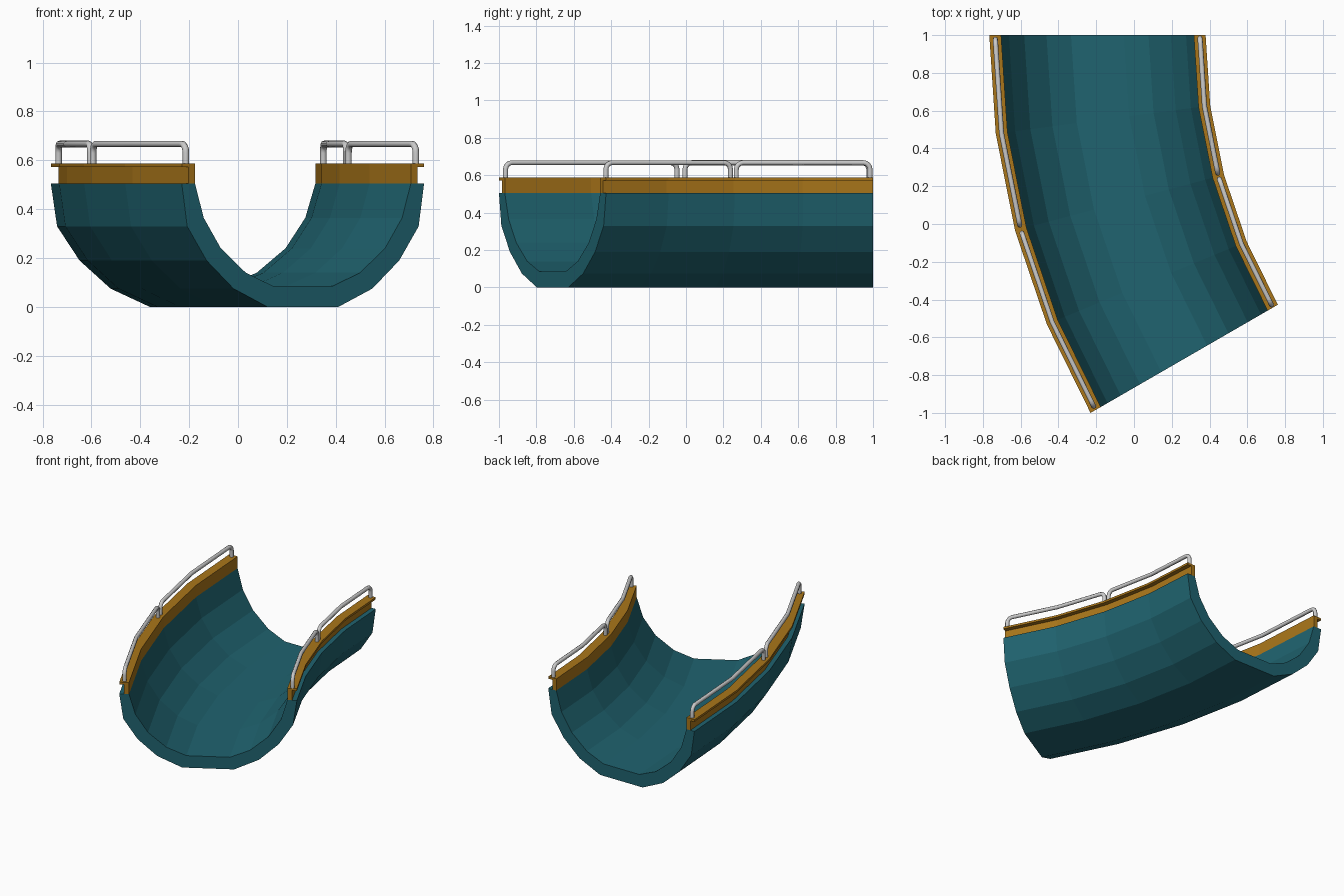
import bpy, bmesh
from math import sin, cos, radians
from mathutils import Vector

if "Cube" in bpy.data.objects:
    bpy.data.objects.remove(bpy.data.objects["Cube"])

CX, CY, R0 = 3.234, 1.0, 3.4275      # bend centre and centreline radius
STEP, SEGS = 7.5, 4                  # 30 degree bend in four straight facets


def material(name, rgb):
    m = bpy.data.materials.new(name)
    m.diffuse_color = (*rgb, 1)
    m.use_nodes = True
    m.node_tree.nodes["Principled BSDF"].inputs["Base Color"].default_value = m.diffuse_color
    return m


def knot(u, z, k):
    a = radians(k * STEP)
    r = R0 - u                       # positive u is the inside of the bend
    return Vector((CX - r * cos(a), CY - r * sin(a), z))


def on_bend(u, z, deg):
    """Point on the faceted bend at any angle."""
    k = min(int(deg / STEP), SEGS - 1)
    return knot(u, z, k).lerp(knot(u, z, k + 1), deg / STEP - k)


def sweep(name, profile, mat):
    """Sweep a closed (u, z) profile round the bend and cap both ends."""
    bm = bmesh.new()
    rings = [[bm.verts.new(knot(u, z, k)) for u, z in profile] for k in range(SEGS + 1)]
    n = len(profile)
    for a, b in zip(rings, rings[1:]):
        for i in range(n):
            j = (i + 1) % n
            bm.faces.new((a[i], a[j], b[j], b[i]))
    bm.faces.new(rings[0])
    bm.faces.new(rings[-1])
    bmesh.ops.recalc_face_normals(bm, faces=bm.faces)
    me = bpy.data.meshes.new(name)
    bm.to_mesh(me)
    bm.free()
    me.materials.append(mat)
    ob = bpy.data.objects.new(name, me)
    bpy.context.collection.objects.link(ob)


def handrail(name, u, start, end):
    """Bent tube with rounded corners spanning two facets."""
    low, top, rad = 0.58, 0.667, 0.036
    r = R0 - u
    corner = []                      # (distance along, height) of one rounded leg
    for i in range(5):
        t = radians(22.5 * i)
        corner.append((rad * (1 - cos(t)), top - rad + rad * sin(t)))
    leg = [(0, low)] + corner
    deg = lambda d: d / r * 57.2958
    pts = [on_bend(u, z, start + deg(d)) for d, z in leg]
    pts.append(on_bend(u, top, round((start + end) / 2 / STEP) * STEP))
    pts += [on_bend(u, z, end - deg(d)) for d, z in reversed(leg)]
    cu = bpy.data.curves.new(name, 'CURVE')
    cu.dimensions = '3D'
    cu.bevel_depth = 0.0135
    cu.bevel_resolution = 2
    cu.use_fill_caps = True
    sp = cu.splines.new('POLY')
    sp.points.add(len(pts) - 1)
    for p, co in zip(sp.points, pts):
        p.co = (*co, 1)
    ob = bpy.data.objects.new(name, cu)
    bpy.context.collection.objects.link(ob)
    bpy.ops.object.select_all(action='DESELECT')
    ob.select_set(True)
    bpy.context.view_layer.objects.active = ob
    bpy.ops.object.convert(target='MESH')
    bpy.ops.object.shade_smooth_by_angle(angle=radians(50))


teal = material("teal", (0.014, 0.125, 0.16))
orange = material("orange", (0.40, 0.18, 0.01))

# Trough
outer = [(0.5725, 0.505), (0.547, 0.33), (0.455, 0.19), (0.328, 0.075), (0.167, 0)]
inner = [(0.14, 0.085), (0.27, 0.14), (0.388, 0.24), (0.469, 0.365), (0.51, 0.505)]
half = outer[::-1] + inner[::-1]
mirror = lambda pts: [(-u, z) for u, z in pts]
sweep("trough", outer + mirror(outer[::-1]) + mirror(inner[::-1]) + inner, teal)

# Edge trims with outward lip, and two handrails per side
trim = [(0.51, 0.505), (0.541, 0.505), (0.541, 0.573),
        (0.5725, 0.573), (0.5725, 0.588), (0.51, 0.588)]
for side, s in (("inside", 1), ("outside", -1)):
    sweep(side + "_edge_trim", [(s * u, z) for u, z in trim], orange)
    for part, a in (("back", 0), ("front", 15)):
        handrail(f"{side}_{part}_handrail", s * 0.542, a + 0.32, a + 14.68)
